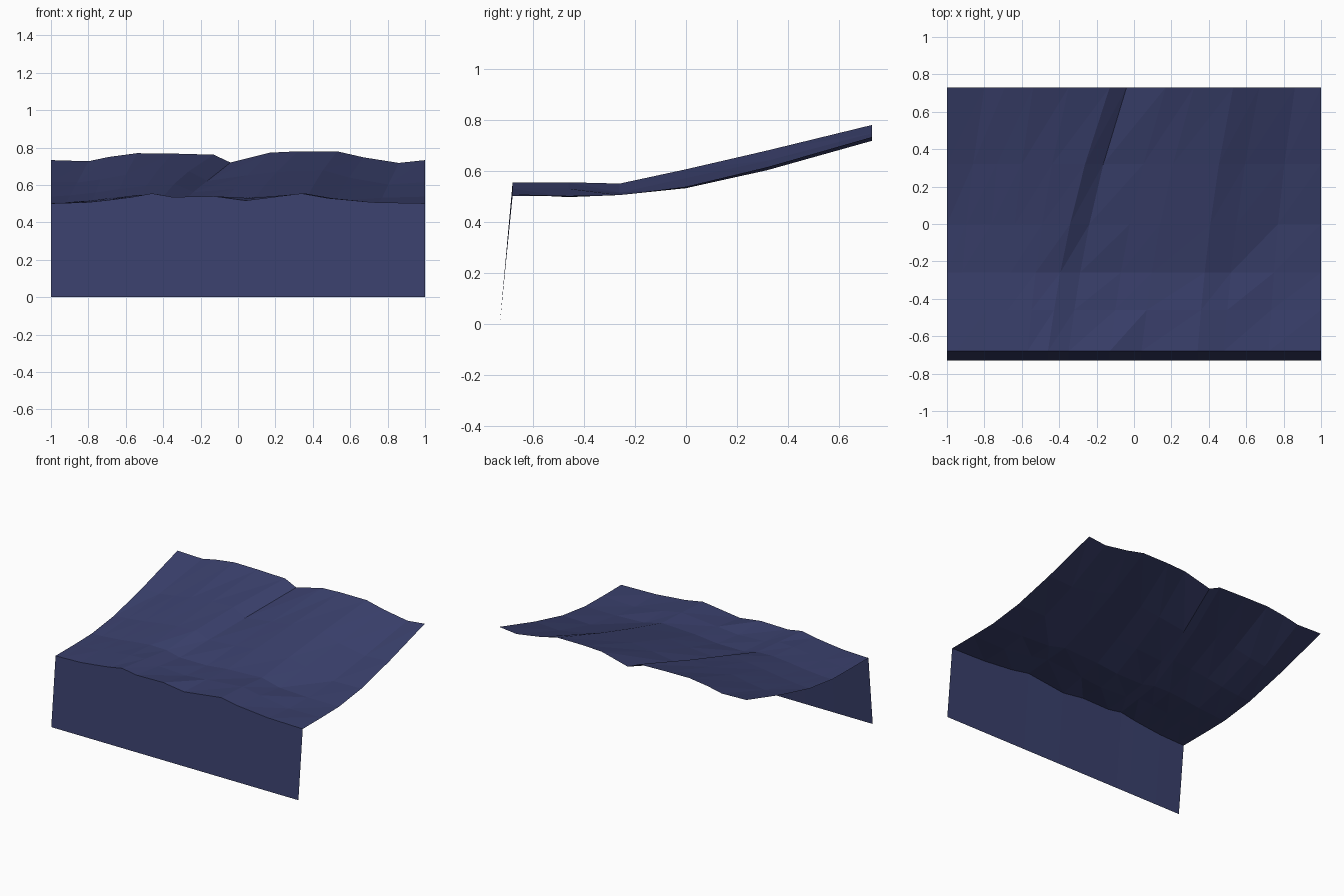
import bpy

# One dusky blue colour
blue = bpy.data.materials.new("dusky_blue")
blue.diffuse_color = (0.042, 0.051, 0.150, 1)

# Column positions along the front and back rims; ridges drift sideways between
FRONT_X = [-1, -.95, -.80, -.69, -.57, -.46, -.35, -.13, .04, .34, .48, .72, 1]
BACK_X = [-1, -.80, -.69, -.54, -.35, -.13, -.04, .17, .32, .53, .67, .86, 1]

# Depth of each row, how far it has drifted towards the back rim, and heights
ROWS = [
    (-.68, 0.00, [.502, .503, .508, .520, .535, .555, .536, .540, .517, .555, .530, .508, .502]),
    (-.46, 0.10, [.502, .505, .515, .528, .545, .550, .525, .515, .530, .555, .530, .497, .502]),
    (-.26, 0.20, [.505, .508, .520, .535, .548, .545, .520, .520, .538, .550, .515, .505, .505]),
    (0.00, 0.36, [.538, .545, .560, .578, .596, .606, .562, .578, .598, .606, .572, .532, .538]),
    (0.32, 0.60, [.615, .613, .630, .655, .668, .674, .622, .652, .672, .680, .640, .603, .615]),
    (0.73, 1.00, [.733, .727, .750, .770, .768, .762, .720, .773, .780, .780, .748, .718, .733]),
]


def make_object(name, verts, faces):
    mesh = bpy.data.meshes.new(name)
    mesh.from_pydata(verts, [], faces)
    mesh.materials.append(blue)
    mesh.update()
    obj = bpy.data.objects.new(name, mesh)
    bpy.context.collection.objects.link(obj)
    return obj


# Rolling ground sheet, triangulated along the drift of the ridges
n = len(FRONT_X)
verts, faces = [], []
for y, t, heights in ROWS:
    for a, b, z in zip(FRONT_X, BACK_X, heights):
        verts.append((a + (b - a) * t, y, z))
for r in range(len(ROWS) - 1):
    for c in range(n - 1):
        p = r * n + c
        faces += [(p, p + 1, p + n + 1), (p, p + n + 1, p + n)]
make_object("rolling_ground", verts, faces)

# Leaning front wall hanging from the front rim
rim = verts[:n]
foot = [(x, -.73, 0) for x in FRONT_X]
wall = [(c, c + 1, n + c + 1, n + c) for c in range(n - 1)]
make_object("front_wall", foot + rim, wall)
